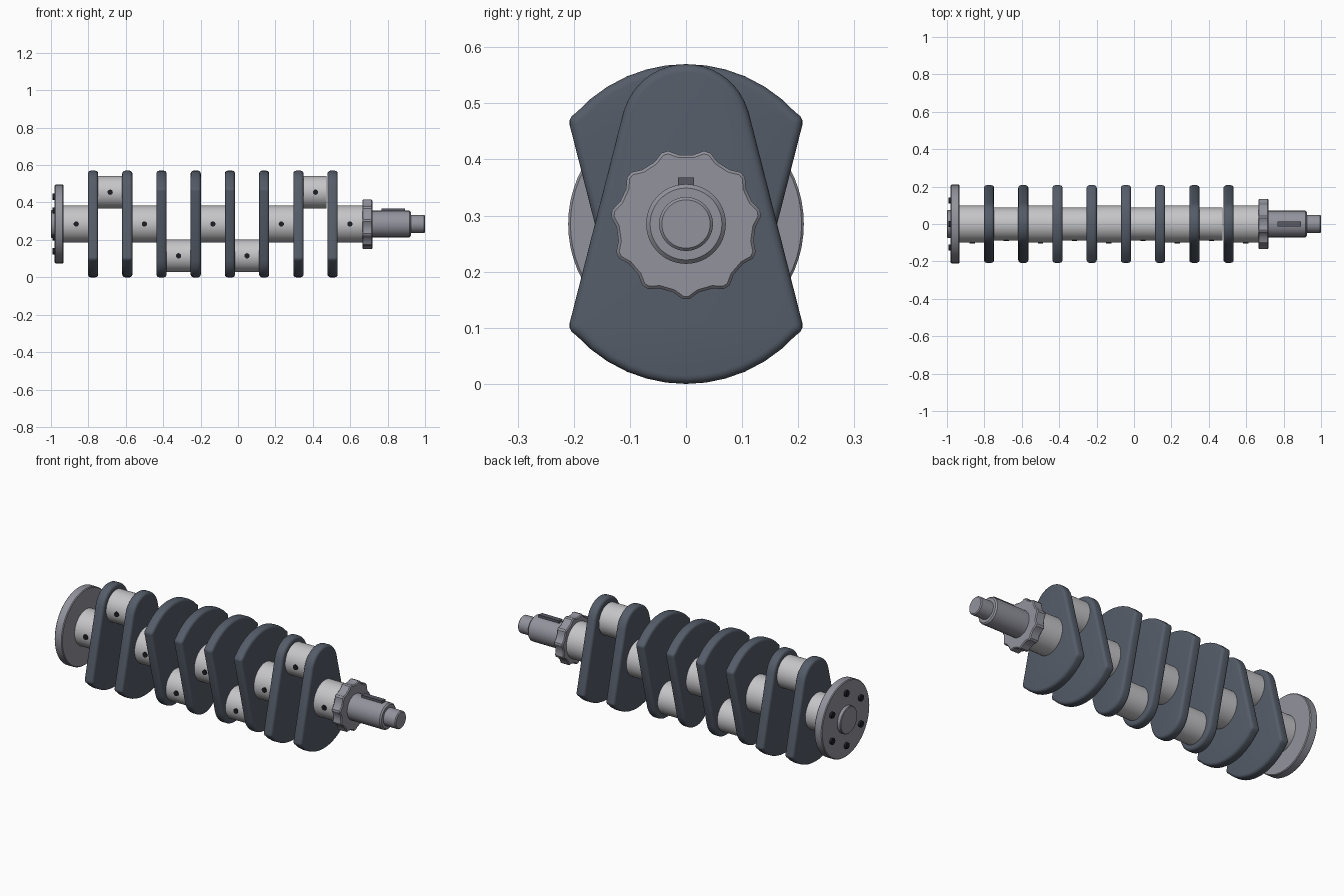
import bpy, bmesh
from math import sin, cos, pi, radians, sqrt
from mathutils import Matrix, Vector

cube = bpy.data.objects.get("Cube")
if cube:
    bpy.data.objects.remove(cube, do_unlink=True)

AXIS = 0.285      # height of the main axis
THROW = 0.17      # crank pin offset
WEB_T = 0.054     # web thickness


def material(name, r, g, b):
    m = bpy.data.materials.new(name)
    m.use_nodes = True
    m.diffuse_color = (r, g, b, 1)
    m.node_tree.nodes["Principled BSDF"].inputs["Base Color"].default_value = (r, g, b, 1)
    return m


DARK = material("dark forged steel", 0.09, 0.108, 0.14)
BRIGHT = material("polished steel", 0.56, 0.56, 0.58)
GREY = material("machined grey steel", 0.29, 0.29, 0.34)
BLACK = material("hole black", 0.012, 0.013, 0.018)
KEY = material("key steel", 0.10, 0.10, 0.13)


def finish(name, bm, mat, bevel=0, segments=1):
    bmesh.ops.recalc_face_normals(bm, faces=bm.faces)
    mesh = bpy.data.meshes.new(name)
    bm.to_mesh(mesh)
    bm.free()
    mesh.materials.append(mat)
    ob = bpy.data.objects.new(name, mesh)
    bpy.context.collection.objects.link(ob)
    bpy.ops.object.select_all(action='DESELECT')
    ob.select_set(True)
    bpy.context.view_layer.objects.active = ob
    if bevel:
        mod = ob.modifiers.new("edge rounding", 'BEVEL')
        mod.width, mod.segments = bevel, segments
        mod.limit_method, mod.angle_limit = 'ANGLE', radians(40)
        bpy.ops.object.modifier_apply(modifier=mod.name)
    bpy.ops.object.shade_smooth_by_angle(angle=radians(35))
    return ob


def cylinder(name, x0, x1, r, mat, y=0, z=AXIS, bevel=0, sides=48):
    """Cylinder running along x."""
    bm = bmesh.new()
    bmesh.ops.create_cone(bm, cap_ends=True, segments=sides, radius1=r, radius2=r, depth=x1 - x0)
    bm.transform(Matrix.Translation(((x0 + x1) / 2, y, z)) @ Matrix.Rotation(pi / 2, 4, 'Y'))
    return finish(name, bm, mat, bevel)


def slab(name, outline, x, thickness, mat, bevel, segments):
    """Extrude a (y, z) outline along x, centred at x."""
    bm = bmesh.new()
    face = bm.faces.new([bm.verts.new((x - thickness / 2, y, z)) for y, z in outline])
    new = bmesh.ops.extrude_face_region(bm, geom=[face])["geom"]
    bmesh.ops.translate(bm, vec=(thickness, 0, 0),
                        verts=[v for v in new if isinstance(v, bmesh.types.BMVert)])
    return finish(name, bm, mat, bevel, segments)


def web_outline(direction):
    """Round pin end, tapered sides, broad counterweight arc; z relative to the axis."""
    half = [(0.115 * sin(radians(a)), THROW + 0.115 * cos(radians(a))) for a in range(0, 77, 8)]
    half += [(0.112, 0.198), (0.2075, -0.177), (0.2075, -0.185), (0.204, -0.192)]
    half += [(y, -0.021 - sqrt(0.264 ** 2 - y * y)) for y in (0.194, 0.17, 0.14, 0.105, 0.07, 0.035, 0)]
    outline = half + [(-y, z) for y, z in half[-2:0:-1]]
    return [(y, AXIS + direction * z) for y, z in outline]


def oil_hole(x, z, r):
    bm = bmesh.new()
    bmesh.ops.create_cone(bm, cap_ends=True, segments=20, radius1=0.014, radius2=0.014, depth=0.008)
    bm.transform(Matrix.Translation((x, -r, z)) @ Matrix.Rotation(pi / 2, 4, 'X'))
    finish("oil_hole", bm, BLACK)


# Counterweight webs: outer pairs carry raised pins, inner pairs lowered pins
webs = [-0.775 + 0.183 * i for i in range(8)]
throws = [1, -1, -1, 1]
for i, x in enumerate(webs):
    slab("crank_web", web_outline(throws[i // 2]), x, WEB_T, DARK, 0.015, 4)

# Crank pins between the webs of each pair
for i, d in enumerate(throws):
    a, b = webs[2 * i], webs[2 * i + 1]
    z = AXIS + d * THROW
    end = b - 0.032 if i == 3 else b
    cylinder("crank_pin", a, end, 0.087, BRIGHT, z=z)
    oil_hole((a + b) / 2, z, 0.087)

# Main journals between pairs and at both ends
ends = [-0.955] + webs + [0.69]
for a, b in zip(ends[::2], ends[1::2]):
    cylinder("main_journal", a, b, 0.099, BRIGHT)
    oil_hole((a + b) / 2, AXIS, 0.099)

# Rear flange with hub and bolt holes
cylinder("flange", -0.98, -0.933, 0.21, GREY, bevel=0.004, sides=64)
cylinder("flange_hub", -1.0, -0.97, 0.074, GREY, bevel=0.003)
for i in range(6):
    a = pi / 2 + i * pi / 3
    cylinder("bolt_hole", -0.992, -0.975, 0.017, BLACK,
             y=0.145 * cos(a), z=AXIS + 0.145 * sin(a), sides=20)

# Timing sprocket with eleven shallow teeth
teeth = 11
sprocket = []
for i in range(teeth):
    for offset, r in ((-0.08, 0.134), (0.08, 0.134), (0.32, 0.124), (0.68, 0.124)):
        a = -pi / 2 + (i + offset) * 2 * pi / teeth
        sprocket.append((r * cos(a), AXIS + r * sin(a)))
slab("timing_sprocket", sprocket, 0.692, 0.055, GREY, 0.005, 1)

# Stepped nose shaft and key
cylinder("nose_shaft", 0.70, 0.925, 0.071, GREY, bevel=0.007)
cylinder("nose_tip", 0.91, 1.0, 0.048, GREY, bevel=0.005)
bm = bmesh.new()
bmesh.ops.create_cube(bm, size=1)
bm.transform(Matrix.Translation((0.831, 0, AXIS + 0.07)) @ Matrix.Diagonal((0.126, 0.028, 0.026, 1)))
finish("shaft_key", bm, KEY)
